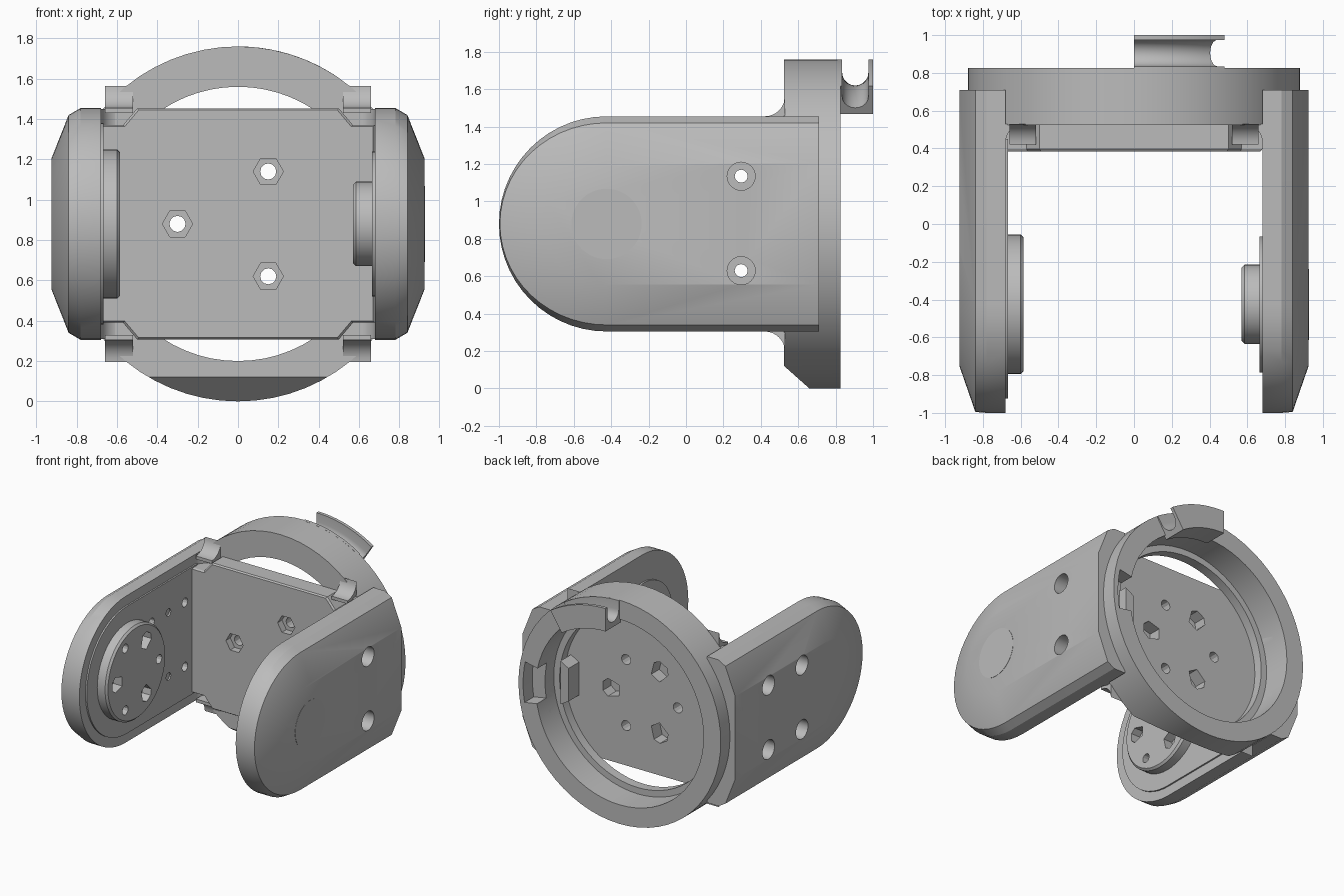
import bpy, bmesh
from math import sin, cos, pi, radians

cube = bpy.data.objects.get("Cube")
if cube:
    bpy.data.objects.remove(cube)

grey = bpy.data.materials.new("neutral grey")
grey.use_nodes = True
COLOUR = (0.5, 0.5, 0.5, 1)
grey.diffuse_color = COLOUR
grey.node_tree.nodes["Principled BSDF"].inputs["Base Color"].default_value = COLOUR

ZC = 0.88          # height of the ring and pivot axes
PIVOT = -0.425     # y of the arm pivot
parts = []


def loft(name, rings, keep=True):
    """Skin a closed solid through rings of 3D points."""
    bm = bmesh.new()
    loops = [[bm.verts.new(p) for p in ring] for ring in rings]
    n = len(loops[0])
    for a, b in zip(loops, loops[1:]):
        for i in range(n):
            j = (i + 1) % n
            bm.faces.new((a[i], a[j], b[j], b[i]))
    bm.faces.new(loops[0])
    bm.faces.new(loops[-1][::-1])
    bmesh.ops.recalc_face_normals(bm, faces=bm.faces)
    mesh = bpy.data.meshes.new(name)
    bm.to_mesh(mesh)
    bm.free()
    mesh.materials.append(grey)
    obj = bpy.data.objects.new(name, mesh)
    bpy.context.collection.objects.link(obj)
    if keep:
        parts.append(obj)
    return obj


def place(axis, d, u, v):
    return {"x": (d, u, v), "y": (u, d, v), "z": (u, v, d)}[axis]


def prism(name, axis, a, b, pts, keep=True):
    return loft(name, [[place(axis, d, u, v) for u, v in pts] for d in (a, b)], keep)


def circle(u, v, r, n=48, turn=0.0):
    return [(u + r * cos(turn + 2 * pi * i / n), v + r * sin(turn + 2 * pi * i / n))
            for i in range(n)]


def disc(name, axis, steps, u, v):
    """Round part with a radius at each depth, so edges can be bevelled."""
    return loft(name, [[place(axis, d, *p) for p in circle(u, v, r)] for d, r in steps])


def cut(obj, axis, a, b, pts):
    tool = prism("cutter", axis, a, b, pts, False)
    subtract(obj, tool)


def subtract(obj, tool):
    mod = obj.modifiers.new("cut", "BOOLEAN")
    mod.operation, mod.solver, mod.object = "DIFFERENCE", "EXACT", tool
    bpy.context.view_layer.objects.active = obj
    bpy.ops.object.modifier_apply(modifier=mod.name)
    bpy.data.objects.remove(tool)


def stadium(ry, rz, back):
    """Arm outline: half round at the front, straight to the back."""
    arc = [(PIVOT - ry * sin(pi * i / 28), ZC + rz * cos(pi * i / 28)) for i in range(29)]
    return arc + [(back, ZC - rz), (back, ZC + rz)]


def pocket(u, v, angle, size=0.06):
    """Tapered key-shaped outline pointing away from its centre."""
    shape = [(-1, -0.6), (0.4, -1), (1, -0.5), (1, 0.5), (0.4, 1), (-1, 0.6)]
    c, s = cos(angle), sin(angle)
    return [(u + size * (p * c - q * s), v + size * (p * s + q * c)) for p, q in shape]


# Two arms with a domed outer edge
steps = [(0.68, 0.575, 0.575), (0.78, 0.575, 0.575), (0.84, 0.57, 0.54), (0.925, 0.325, 0.325)]
arms = {}
for side, label in ((1, "left"), (-1, "right")):
    arm = loft(label + "_arm", [[(side * x, y, z) for y, z in stadium(ry, rz, 0.71)]
                                for x, ry, rz in steps])
    cut(arm, "y", 0.6, 0.9, circle(0, ZC, 0.73, 64))
    arms[side] = arm

# Raised inner panel, seen as a stepped rim
panel = prism("right_inner_panel", "x", -0.69, -0.668, stadium(0.5, 0.5, 0.45))

# Screw holes with counterbores
for side, ys in ((1, (0.295,)), (-1, (0.295, -0.12))):
    for y in ys:
        for z in (0.63, 1.135):
            targets = [arms[side]] + ([panel] if side < 0 else [])
            for target in targets:
                cut(target, "x", side * 0.6, side * 1.0, circle(y, z, 0.035, 12))
            cut(arms[side], "x", side * 0.82, side * 1.0, circle(y, z, 0.075, 24))
for z in (0.63, 1.135):
    cut(panel, "x", -0.68, -0.6, circle(0.09, z, 0.03, 12))

# Driven hub on the right arm with pockets and screw holes
hub = disc("right_hub", "x", [(-0.68, 0.37), (-0.6, 0.37), (-0.585, 0.355)], PIVOT, ZC)
for k in range(3):
    a = radians(60 + 120 * k)
    cut(hub, "x", -0.66, -0.5, pocket(PIVOT + 0.24 * cos(a), ZC + 0.24 * sin(a), a))
    b = a - radians(60)
    cut(hub, "x", -0.66, -0.5, circle(PIVOT + 0.28 * cos(b), ZC + 0.28 * sin(b), 0.035, 12))

# Idler boss on the left arm, with its pad and flush outer cap
disc("left_pad", "x", [(0.69, 0.36), (0.664, 0.36)], PIVOT, ZC)
disc("left_boss", "x", [(0.68, 0.21), (0.585, 0.21), (0.57, 0.195)], PIVOT, ZC)
disc("left_cap", "x", [(0.9, 0.188), (0.927, 0.188)], PIVOT, ZC)

# Base plate with notched corners
half = [(0.68, 0.49), (0.57, 0.49), (0.5, 0.573)]
outline = half + [(-x, z) for x, z in half[::-1]]
outline += [(-x, -z) for x, z in outline]
inset = 0.985
plate = loft("base_plate", [[(x * (inset if y < 0.39 else 1), y, ZC + z * (inset if y < 0.39 else 1))
                             for x, z in outline] for y in (0.385, 0.397, 0.53)])
for k in range(3):
    a = radians(60 + 120 * k)
    u, v = 0.3 * cos(a), ZC + 0.3 * sin(a)
    cut(plate, "y", 0.3, 0.7, circle(u, v, 0.04, 12))
    cut(plate, "y", 0.3, 0.44, circle(u, v, 0.075, 6, a))
    b = a - radians(60)
    cut(plate, "y", 0.43, 0.7, pocket(0.28 * cos(b), ZC + 0.28 * sin(b), b, 0.07))

# Mounting ring with stepped bore and a sloped lower front edge
ring = prism("mounting_ring", "y", 0.525, 0.825, circle(0, ZC, 0.88, 64))
cut(ring, "y", 0.4, 1.0, circle(0, ZC, 0.68, 64))
cut(ring, "y", 0.6, 1.0, circle(0, ZC, 0.73, 64))
cut(ring, "x", -1, 1, [(0.4, -0.1), (0.525, 0.12), (0.66, 0), (0.7, -0.1)])


def sweep(name, profile, start, end, n, keep=True):
    """Sweep a (y, radius) profile round the ring axis."""
    rings = []
    for i in range(n + 1):
        a = radians(start + (end - start) * i / n)
        rings.append([(r * cos(a), y, ZC + r * sin(a)) for y, r in profile])
    return loft(name, rings, keep)


# Notch in the ring and the key block beside it
subtract(ring, sweep("notch", [(0.68, 0.65), (0.9, 0.65), (0.9, 0.84), (0.68, 0.84)],
                     -10, 12, 6, False))
prism("key_block", "y", 0.5, 0.66, [(0.56, 0.75), (0.63, 0.71), (0.63, 1.05), (0.56, 1.01)])

# Grooved bayonet tab on the back of the ring
groove = [(0.905 + 0.07 * cos(pi * i / 10), 0.81 - 0.07 * sin(pi * i / 10)) for i in range(11)]
tab = [(0.81, 0.88), (0.81, 0.70), (1.0, 0.70), (1.0, 0.88), (0.975, 0.88)]
sweep("bayonet_tab", tab + groove + [(0.835, 0.88)], 57, 90, 10)

# Concave fillets joining arms, plate and ring
for side, label in ((1, "left"), (-1, "right")):
    curve = [(0.58 + 0.1 * cos(pi * i / 16), 0.43 + 0.1 * sin(pi * i / 16)) for i in range(9)]
    pts = [(0.7, 0.39), (0.68, 0.39)] + curve + [(0.7, 0.53)]
    prism(label + "_corner_fillet", "z", ZC - 0.57, ZC + 0.57,
          [(side * x, y) for x, y in pts])
    for up, end in ((1, "upper"), (-1, "lower")):
        arc = [(0.42 + 0.11 * sin(pi * i / 16), 0.685 - 0.11 * cos(pi * i / 16)) for i in range(9)]
        prism(label + "_" + end + "_fillet", "x", side * 0.52, side * 0.66,
              [(y, ZC + up * z) for y, z in arc + [(0.53, 0.55), (0.42, 0.55)]])

# Smooth curved walls while keeping hard edges
bpy.ops.object.select_all(action="DESELECT")
for obj in parts:
    obj.select_set(True)
bpy.context.view_layer.objects.active = parts[0]
bpy.ops.object.shade_smooth_by_angle(angle=radians(25))
